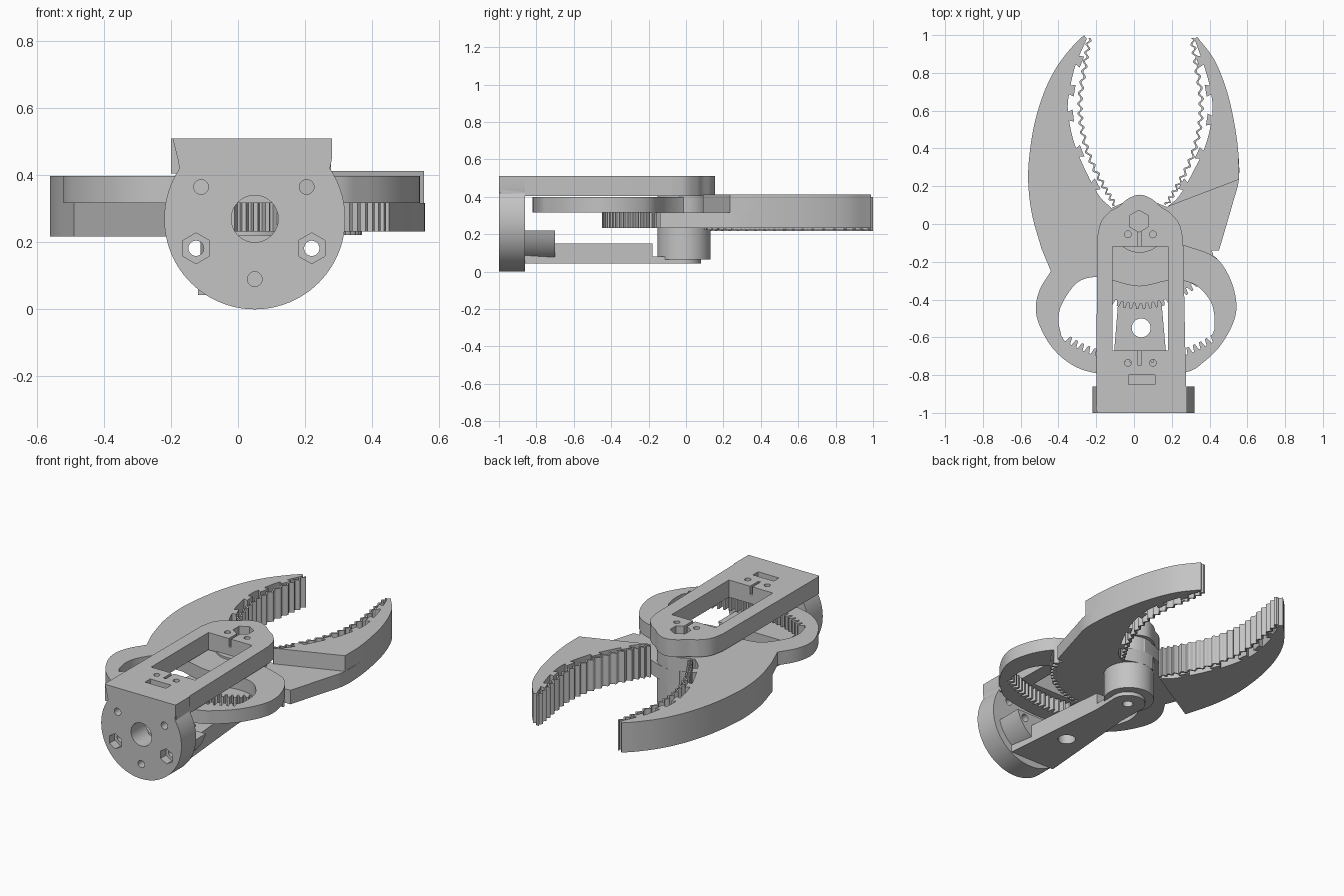
import bpy, bmesh, math
from mathutils import Vector

if "Cube" in bpy.data.objects:
    bpy.data.objects.remove(bpy.data.objects["Cube"], do_unlink=True)

grey = bpy.data.materials.new("plain_grey")
grey.use_nodes = True
COLOUR = (0.55, 0.55, 0.55, 1)
grey.diffuse_color = COLOUR
grey.node_tree.nodes["Principled BSDF"].inputs["Base Color"].default_value = COLOUR

PIVOT = Vector((0.03, 0.0))


def extrude(name, shapes, axis="z"):
    """Object made of prisms; each shape is (outline, low, high)."""
    bm = bmesh.new()
    for pts, lo, hi in shapes:
        def place(p, h):
            return (p[0], p[1], h) if axis == "z" else (p[0], h, p[1])
        bottom = [bm.verts.new(place(p, lo)) for p in pts]
        top = [bm.verts.new(place(p, hi)) for p in pts]
        bm.faces.new(bottom)
        bm.faces.new(top)
        for i in range(len(pts)):
            j = (i + 1) % len(pts)
            bm.faces.new((bottom[i], bottom[j], top[j], top[i]))
    bmesh.ops.recalc_face_normals(bm, faces=bm.faces)
    mesh = bpy.data.meshes.new(name)
    bm.to_mesh(mesh)
    bm.free()
    mesh.materials.append(grey)
    ob = bpy.data.objects.new(name, mesh)
    bpy.context.collection.objects.link(ob)
    return ob


def cut(ob, shapes, axis="z"):
    """Cut prisms out of an object one after another."""
    for shape in shapes:
        cutter = extrude("cutter", [shape], axis)
        mod = ob.modifiers.new("cut", "BOOLEAN")
        mod.operation, mod.object, mod.solver = "DIFFERENCE", cutter, "EXACT"
        bpy.context.view_layer.update()
        ob_eval = ob.evaluated_get(bpy.context.evaluated_depsgraph_get())
        mesh = bpy.data.meshes.new_from_object(ob_eval)
        ob.modifiers.clear()
        ob.data = mesh
        bpy.data.objects.remove(cutter, do_unlink=True)


def circle(x, y, r, n=32, turn=0.0):
    return [(x + r * math.cos(turn + math.tau * i / n),
             y + r * math.sin(turn + math.tau * i / n)) for i in range(n)]


def box(x0, y0, x1, y1):
    return [(x0, y0), (x1, y0), (x1, y1), (x0, y1)]


def curve(pts, steps=6):
    """Smooth open curve through the points."""
    p = [Vector(q) for q in pts]
    p = [2 * p[0] - p[1]] + p + [2 * p[-1] - p[-2]]
    out = []
    for a, b, c, d in zip(p, p[1:], p[2:], p[3:]):
        for i in range(steps):
            t = i / steps
            out.append(b + 0.5 * t * (c - a + t * (2 * a - 5 * b + 4 * c - d
                                                   + t * (3 * (b - c) + d - a))))
    return out + [p[-2]]


def teeth(r_root, r_tip, start, end, n):
    """Toothed arc about the pivot, angles in degrees."""
    out = []
    for i in range(n):
        for f, r in ((0.0, r_root), (0.25, r_root), (0.45, r_tip), (0.8, r_tip)):
            a = math.radians(start + (end - start) * (i + f) / n)
            out.append(PIVOT + r * Vector((math.cos(a), math.sin(a))))
    return out


def grip(name, pts, lo, hi, waves=19):
    """Thin wavy gripping strip along a path."""
    path = curve(pts, 40)
    n = len(path)
    sides = ([], [])
    for i, p in enumerate(path):
        t = (path[min(i + 1, n - 1)] - path[max(i - 1, 0)]).normalized()
        normal = Vector((-t.y, t.x))
        wave = 0.009 * math.sin(math.tau * waves * i / n)
        for side, half in zip(sides, (-0.006, 0.006)):
            side.append(p + normal * (wave + half))
    extrude(name, [(sides[0] + sides[1][::-1], lo, hi)])


def nubs(name, edge, direction, lo, hi):
    """Small dovetail lugs along the inner edge of a jaw."""
    path, shapes = curve(edge, 10), []
    for i in range(8, len(path) - 4, 12):
        p = path[i]
        t = (path[i + 1] - path[i - 1]).normalized()
        n = Vector((-t.y, t.x))
        n = n if n.x * direction > 0 else -n
        shapes.append(([p - 0.02 * t - 0.01 * n, p + 0.02 * t - 0.01 * n,
                        p + 0.032 * t + 0.026 * n, p - 0.032 * t + 0.026 * n], lo, hi))
    extrude(name, shapes)


# Jaw edges, tip to root
inner_a = [(-.25, .98), (-.31, .84), (-.34, .71), (-.35, .6), (-.32, .44),
           (-.26, .29), (-.185, .15), (-.12, .085)]
inner_b = [(.32, .98), (.37, .84), (.405, .71), (.415, .58), (.38, .42),
           (.32, .29), (.24, .15), (.175, .09)]
outer_a = [(-.265, 1), (-.33, .935), (-.41, .83), (-.475, .7), (-.525, .54), (-.553, .37),
           (-.56, .22), (-.54, .05), (-.49, -.13)]
outer_b = [(.335, .99), (.425, .87), (.49, .71), (.53, .54), (.552, .38), (.555, .235)]
grip_a = [(-.237, .985), (-.26, .84), (-.285, .66), (-.275, .5), (-.23, .34), (-.16, .2), (-.1, .1)]

# Right-hand jaw with its ring-shaped inner gear
ring = curve([(-.44, -.25), (-.5, -.35), (-.52, -.455), (-.49, -.56), (-.42, -.67), (-.32, -.75),
              (-.2, -.79), (.03, -.82), (.275, -.785), (.37, -.73), (.46, -.64), (.53, -.51),
              (.54, -.4), (.5, -.27), (.42, -.17), (.26, -.11)])
jaw_a = extrude("right_jaw_ring", [(curve(outer_a) + ring + [(.16, 0), (.1, .11), (.03, .135), (-.04, .12)]
                                    + curve(inner_a)[::-1], .317, .398)])
hole = teeth(.735, .70, 237, 304, 23) + curve(
    [(.425, -.56), (.425, -.48), (.4, -.4), (.32, -.32), (.2, -.297), (.03, -.33), (-.12, -.297),
     (-.2, -.28), (-.3, -.31), (-.38, -.42), (-.4, -.51), (-.385, -.59)])
cut(jaw_a, [(hole, .2, .5)])
extrude("right_jaw_lower", [(curve(outer_a) + curve(inner_a)[::-1], .217, .318)])
nubs("right_jaw_lugs", inner_a, 1, .217, .398)
grip("right_grip", grip_a, .217, .398)

# Left-hand jaw with its outer gear sector
extrude("left_jaw_gear", [(curve(outer_b + [(.52, .1), (.45, -.14)]) + [(.41, -.14)]
                           + teeth(.42, .45, 338, 249, 20)
                           + [(-.1, -.06), (-.1, .04), (-.04, .12), (.03, .135), (.1, .12)]
                           + curve(inner_b)[::-1], .232, .317)])
extrude("left_jaw_upper", [(curve(outer_b) + curve(inner_b)[::-1], .316, .412)])
nubs("left_jaw_lugs", inner_b, -1, .232, .412)
grip("left_grip", [(.07 - x, y) for x, y in grip_a], .222, .41)

# Pivot hub
hub = extrude("pivot_hub", [(circle(.03, -.01, .142, 48), .065, .41)])

# Top plate with window, screw holes and slots
dome = curve([(-.195, -.07), (-.175, .01), (-.13, .065), (-.085, .09), (-.03, .135), (.03, .155),
              (.09, .135), (.145, .09), (.19, .06), (.24, 0), (.26, -.08)])
plate = extrude("top_plate", [([(-.2, -.99)] + dome + [(.278, -.99)], .405, .51)])
cut(plate, [(box(-.115, -.67, .18, -.12), .3, .6),
            (box(-.03, -.85, .11, -.80), .44, .6),
            (box(.022, -.75, .038, -.66), .46, .6),
            (box(.022, -.13, .038, -.02), .46, .6),
            (circle(.026, .015, .058, 6, math.pi / 6), .44, .6)]
    + [(circle(x, y, .018, 16), .3, .6) for x in (-.032, .1) for y in (-.055, -.735)])

# Round mounting flange with a squared top
rim = [(x, z) for x, z in circle(.05, .27, .27, 96, math.pi / 2) if z < .43]
flange = extrude("mounting_flange", [(rim + [(.28, .45), (.28, .51), (-.195, .51), (-.18, .45)],
                                      -1, -.86)], "y")
cut(flange, [(circle(.05, .27, .07), -1.1, -.5)]
    + [(circle(x, z, .022, 20), -1.1, -.5) for x, z in ((-.11, .365), (.205, .365), (.05, .09))], "y")

# Rounded foot behind the flange
foot = extrude("arm_foot", [([(x, min(z, .22)) for x, z in circle(.05, .27, .228, 64)
                              if z < .23], -.87, -.7)], "y")

# Nut pockets and bolt holes through flange and foot
for x in (-.125, .22):
    cut(flange, [(circle(x, .182, .046, 6, math.pi / 6), -1.1, -.95)], "y")
    for part in (flange, foot):
        cut(part, [(circle(x, .182, .023, 20), -1.1, -.5)], "y")

# Lower support arm with rounded end
arm = extrude("lower_arm", [([(-.12, -.86), (-.065, -.18), (.125, -.18), (.185, -.86)], .042, .15)])
cut(arm, [(circle(.038, -.55, .05), 0, .3)])
end = [PIVOT + Vector((.1 * math.cos(a), -.02 + .1 * math.sin(a)))
       for a in (math.pi * i / 20 for i in range(21))]
tongue = extrude("arm_end", [([(-.065, -.2), (.125, -.2)] + end, .042, .08)])
for part in (tongue, hub):
    cut(part, [(circle(.03, -.02, .03, 24), 0, .3)])

# Smooth curved walls, keep edges sharp
bpy.ops.object.select_all(action="DESELECT")
for ob in bpy.context.collection.objects:
    if ob.type == "MESH":
        ob.select_set(True)
        bpy.context.view_layer.objects.active = ob
bpy.ops.object.shade_smooth_by_angle(angle=math.radians(30))
